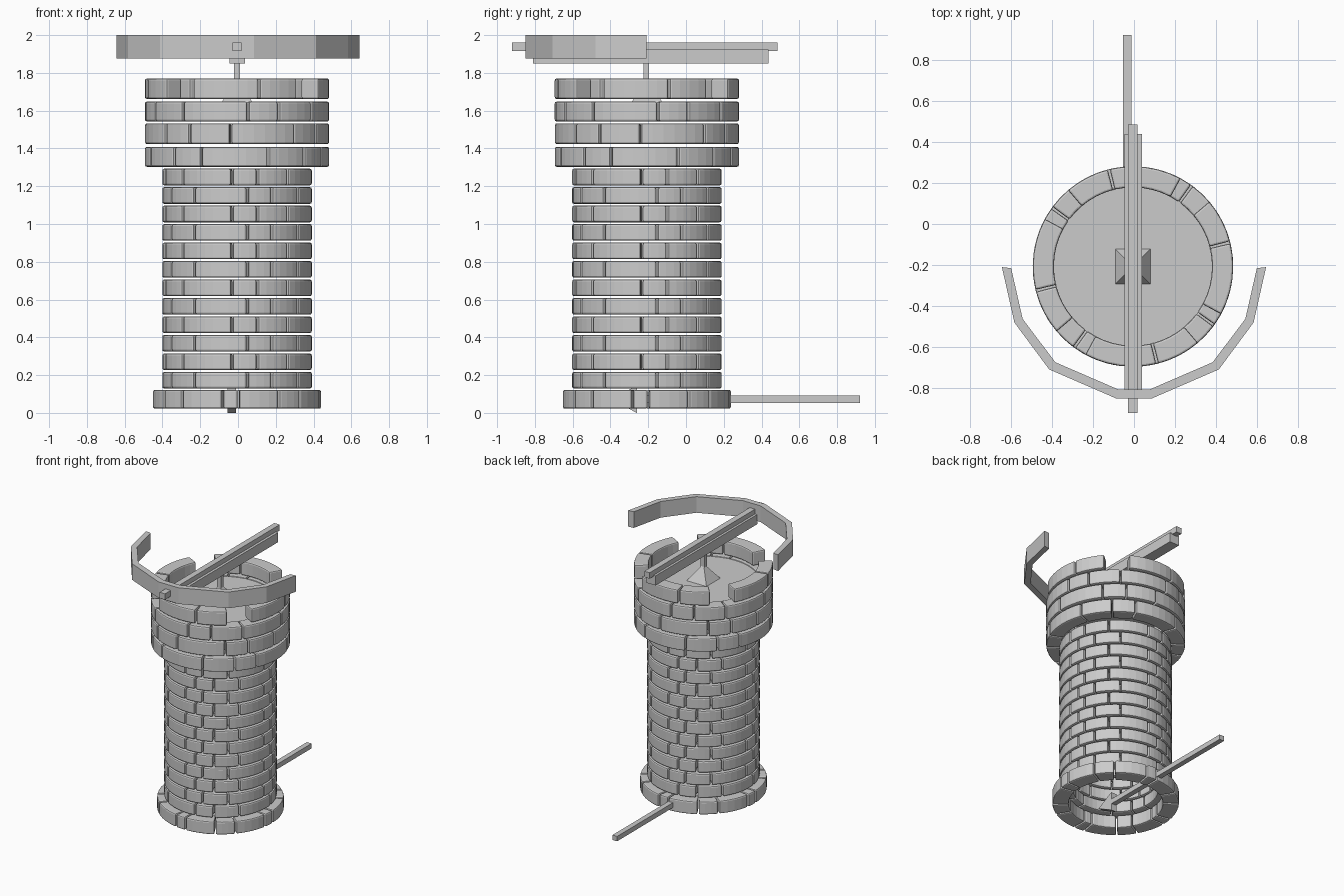
import bpy, bmesh, math

if "Cube" in bpy.data.objects:
    bpy.data.objects.remove(bpy.data.objects["Cube"])

CX, CY = -0.005, -0.207          # tower axis


def finish(bm, name, bevel=0.0):
    bmesh.ops.recalc_face_normals(bm, faces=bm.faces)
    me = bpy.data.meshes.new(name)
    bm.to_mesh(me)
    bm.free()
    ob = bpy.data.objects.new(name, me)
    bpy.context.collection.objects.link(ob)
    if bevel:
        m = ob.modifiers.new("edge_bevel", 'BEVEL')
        m.width, m.segments = bevel, 2
        m.limit_method, m.angle_limit = 'ANGLE', math.radians(40)
    return ob


def brick(bm, r0, r1, z0, z1, a0, a1):
    """Curved block between two angles (degrees)."""
    n = max(2, round((a1 - a0) / 7))
    loops = []
    for i in range(n + 1):
        a = math.radians(a0 + (a1 - a0) * i / n)
        loops.append([bm.verts.new((CX + r * math.cos(a), CY + r * math.sin(a), z))
                      for r, z in ((r0, z0), (r1, z0), (r1, z1), (r0, z1))])
    for p, q in zip(loops, loops[1:]):
        for k in range(4):
            j = (k + 1) % 4
            bm.faces.new((p[k], p[j], q[j], q[k]))
    bm.faces.new(loops[0])
    bm.faces.new(loops[-1])


def course(name, r0, r1, z0, z1, start, widths, skip=()):
    """Ring of bricks: the width pattern repeats every quarter turn."""
    bm = bmesh.new()
    half_gap = math.degrees(0.005 / r1)
    for q in range(4):
        a = start - 90 + 90 * q
        for i, w in enumerate(widths):
            if i not in skip:
                brick(bm, r0, r1, z0, z1, a + half_gap, a + w - half_gap)
            a += w
    return finish(bm, name, 0.01)


def box(name, x0, x1, y0, y1, z0, z1):
    bm = bmesh.new()
    bmesh.ops.create_cube(bm, size=1)
    for v in bm.verts:
        v.co = (x1 if v.co.x > 0 else x0, y1 if v.co.y > 0 else y0,
                z1 if v.co.z > 0 else z0)
    return finish(bm, name)


def prism(name, pts, offset):
    """Extrude a closed outline of 3D points by an offset vector."""
    bm = bmesh.new()
    f = bm.faces.new([bm.verts.new(p) for p in pts])
    ext = bmesh.ops.extrude_face_region(bm, geom=[f], use_keep_orig=True)
    bmesh.ops.translate(bm, vec=offset,
                        verts=[g for g in ext["geom"] if isinstance(g, bmesh.types.BMVert)])
    return finish(bm, name)


# Foot ring and shaft courses
course("base_course", 0.33, 0.445, 0.022, 0.122, -41, (31, 11, 29, 19))
for i in range(12):
    z = 0.129 + i * 0.0978
    course(f"shaft_course_{i + 1}", 0.295, 0.396, z, z + 0.088,
           -4 if i % 2 else 8, (20, 27, 43))

# Wider head courses and battlements (short brick left out as the opening)
course("head_course_1", 0.385, 0.488, 1.303, 1.408, -43, (20, 43, 27))
course("head_course_2", 0.385, 0.488, 1.423, 1.533, -51, (20, 27, 43))
course("head_course_3", 0.385, 0.488, 1.543, 1.648, 7, (20, 27, 43))
course("battlements", 0.385, 0.488, 1.662, 1.770, 41, (20, 43, 27), skip=(0,))

# Platform floor
bm = bmesh.new()
bmesh.ops.create_cone(bm, cap_ends=True, segments=48, radius1=0.39, radius2=0.39, depth=0.02)
bmesh.ops.translate(bm, verts=bm.verts, vec=(CX, CY, 1.63))
finish(bm, "platform_floor")

# Pyramid foot and post of the mounted crossbow
bm = bmesh.new()
bmesh.ops.create_cone(bm, cap_ends=True, segments=4, radius1=0.085 * math.sqrt(2),
                      radius2=0.012, depth=0.11)
for v in bm.verts:
    x, y = v.co.x, v.co.y
    c = math.sqrt(0.5)
    v.co.x, v.co.y = CX + c * (x - y), CY + c * (x + y)
    v.co.z += 1.695
finish(bm, "mount_foot")
box("mount_post", -0.021, 0.011, -0.225, -0.195, 1.72, 1.86)

# Stock and loaded bolt
box("crossbow_stock", -0.046, 0.038, -0.81, 0.437, 1.85, 1.925)
box("loaded_bolt", -0.028, 0.018, -0.92, 0.485, 1.916, 1.962)

# Bow: mirrored outline, outer edge then inner edge
outer = [(0.643, -0.21), (0.582, -0.48), (0.413, -0.708), (0.085, -0.85)]
inner = [(0.598, -0.215), (0.542, -0.462), (0.383, -0.673), (0.075, -0.806)]
ring = outer + [(-x, y) for x, y in outer[::-1]] + [(-x, y) for x, y in inner] + inner[::-1]
bm = bmesh.new()
n = len(outer) * 2
top = [[bm.verts.new((x, y, z)) for x, y in ring] for z in (1.875, 2.0)]
for i in range(len(ring)):
    j = (i + 1) % len(ring)
    bm.faces.new((top[0][i], top[0][j], top[1][j], top[1][i]))
for lv in top:
    for i in range(n - 1):
        bm.faces.new((lv[i], lv[i + 1], lv[2 * n - 2 - i], lv[2 * n - 1 - i]))
finish(bm, "bow")

# Spare bolt lying through the foot of the tower
box("spare_bolt_shaft", -0.053, -0.013, -0.28, 0.92, 0.053, 0.091)
prism("spare_bolt_head", [(-0.056, -0.26, 0.0), (-0.056, -0.26, 0.144),
                          (-0.056, -0.40, 0.072)], (0.046, 0, 0))
